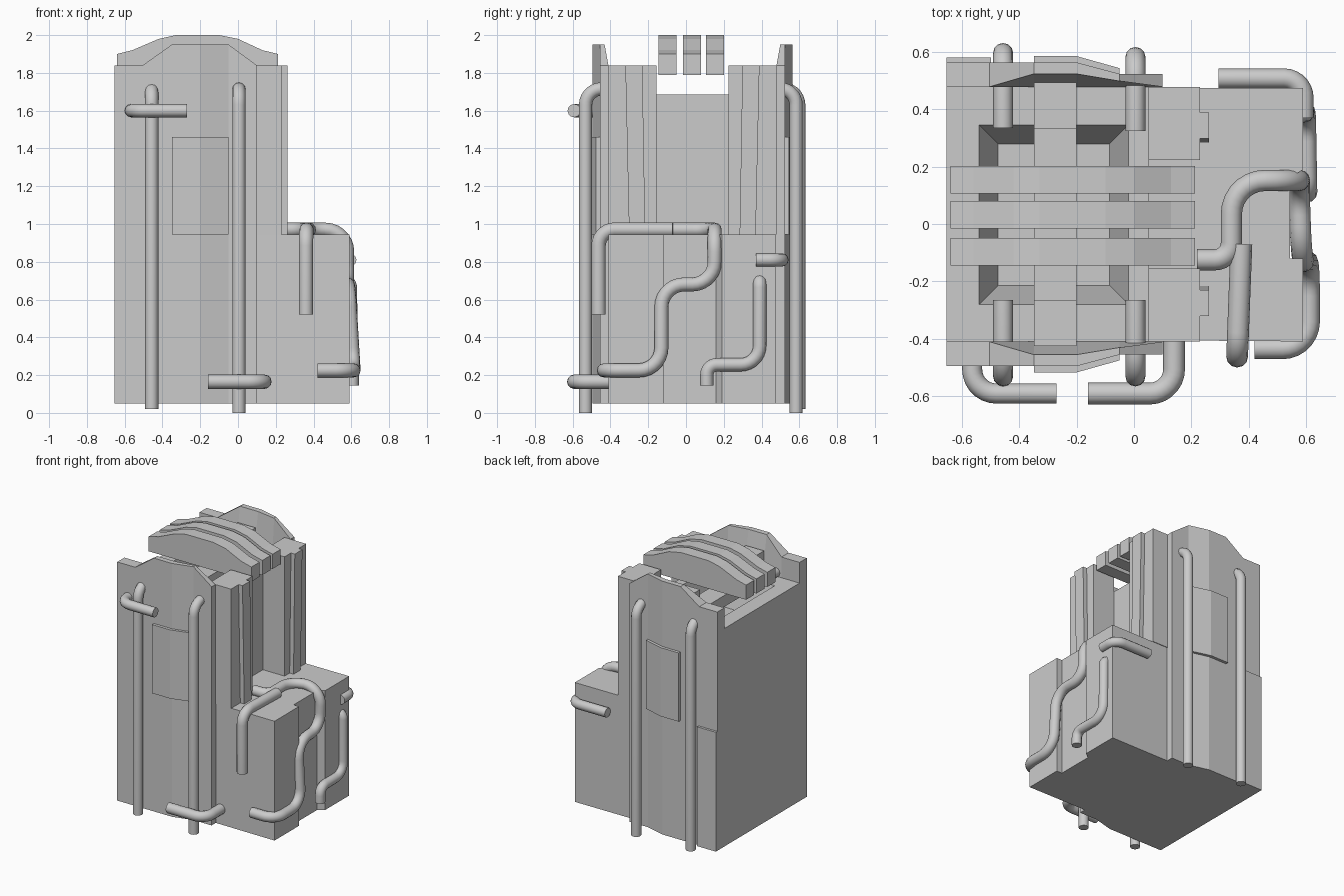
import bpy, bmesh, math
from mathutils import Vector

if "Cube" in bpy.data.objects:
    bpy.data.objects.remove(bpy.data.objects["Cube"])

CY = 0.034   # symmetry line of the housing in y


def loft(name, rings):
    """Closed solid through rings of equal point count."""
    bm = bmesh.new()
    vs = [[bm.verts.new(p) for p in r] for r in rings]
    n = len(rings[0])
    for a, b in zip(vs, vs[1:]):
        for i in range(n):
            j = (i + 1) % n
            bm.faces.new((a[i], a[j], b[j], b[i]))
    bm.faces.new(vs[0][::-1])
    bm.faces.new(vs[-1])
    bmesh.ops.recalc_face_normals(bm, faces=bm.faces)
    me = bpy.data.meshes.new(name)
    bm.to_mesh(me)
    bm.free()
    ob = bpy.data.objects.new(name, me)
    bpy.context.collection.objects.link(ob)
    return ob


def prism(name, plan, z0, z1):
    return loft(name, [[(x, y, z) for x, y in plan] for z in (z0, z1)])


def box(name, x0, x1, y0, y1, z0, z1):
    return prism(name, [(x0, y0), (x1, y0), (x1, y1), (x0, y1)], z0, z1)


def pipe(name, pts, r=0.035, bend=0.085):
    """Round pipe along a path with rounded corners."""
    pts = [Vector(p) for p in pts]
    path = [pts[0]]
    for a, b, c in zip(pts, pts[1:], pts[2:]):
        f = min(bend, (a - b).length * 0.49, (c - b).length * 0.49)
        p, q = b + (a - b).normalized() * f, b + (c - b).normalized() * f
        for i in range(8):
            t = i / 7 * math.pi / 2
            path.append(b + (p - b) * (1 - math.sin(t)) + (q - b) * (1 - math.cos(t)))
    path.append(pts[-1])
    cu = bpy.data.curves.new(name, 'CURVE')
    cu.dimensions = '3D'
    cu.bevel_depth = r
    cu.bevel_resolution = 4
    cu.use_fill_caps = True
    sp = cu.splines.new('POLY')
    sp.points.add(len(path) - 1)
    for s, p in zip(sp.points, path):
        s.co = (*p, 1)
    ob = bpy.data.objects.new(name, cu)
    bpy.context.collection.objects.link(ob)
    bpy.ops.object.select_all(action='DESELECT')
    ob.select_set(True)
    bpy.context.view_layer.objects.active = ob
    bpy.ops.object.convert(target='MESH')
    bpy.ops.object.shade_smooth_by_angle(angle=math.radians(40))


# lower housing with the recess in its right side
side = [(-0.655, 0.53), (-0.2, 0.53), (-0.05, 0.49), (0.1, 0.49), (0.1, 0.44)]
front = [(x, CY - h) for x, h in side]
back = [(x, CY + h) for x, h in reversed(side)]
right = [(0.59, -0.41), (0.59, -0.12), (0.545, -0.12), (0.545, 0.16), (0.59, 0.19), (0.59, 0.475)]
prism("lower_housing", front + right + back, 0.05, 0.945)

# tower with a tapered pit in its roof
notch = [(0.1, CY - 0.19), (0.05, CY - 0.19), (0.05, CY + 0.19), (0.1, CY + 0.19)]
tower = prism("tower", front + notch + back, 0.945, 1.685)


def pit_ring(d, z):
    return [(-0.54 + d, -0.28 + d, z), (-0.02 - d, -0.28 + d, z),
            (-0.02 - d, 0.345 - d, z), (-0.54 + d, 0.345 - d, z)]


cutter = loft("pit_cutter", [pit_ring(0.065, 1.45), pit_ring(-0.01, 1.72)])
cutter.hide_render = True
cutter.hide_viewport = True
mod = tower.modifiers.new("pit", 'BOOLEAN')
mod.object = cutter
mod.solver = 'EXACT'
bpy.context.view_layer.objects.active = tower
bpy.ops.object.modifier_apply(modifier="pit")
bpy.data.objects.remove(cutter)
box("pit_beam", -0.35, -0.2, -0.3, 0.37, 1.6, 1.685)

# parts mirrored front and back
stations = [(-0.655, 0.53, 1.84, 0.445), (-0.505, 0.53, 1.84, 0.445), (-0.35, 0.53, 1.95, 0.49),
            (-0.2, 0.53, 1.95, 0.49), (-0.05, 0.49, 1.95, 0.465), (0.1, 0.49, 1.84, 0.445)]
for tag, s in (("front", -1), ("back", 1)):
    loft(tag + "_parapet", [[(x, CY + s * h, 1.685), (x, CY + s * h, z),
                             (x, CY + s * i, z), (x, CY + s * 0.445, 1.685)]
                            for x, h, z, i in stations])
    box(tag + "_roof_block", -0.35, -0.2, *sorted((CY + s * 0.3, CY + s * 0.46)), 1.685, 1.84)
    prism(tag + "_panel", [(-0.35, CY + s * 0.5), (-0.35, CY + s * 0.552), (-0.2, CY + s * 0.552),
                           (-0.05, CY + s * 0.51), (-0.05, CY + s * 0.46)], 0.945, 1.46)
    # right hand post with a tapering fin
    box(tag + "_post", 0.05, 0.23, *sorted((CY + s * 0.19, CY + s * 0.445)), 0.945, 1.84)
    loft(tag + "_post_fin", [[(0.2, CY + s * a, z), (0.262, CY + s * a, z),
                              (0.262, CY + s * b, z), (0.2, CY + s * b, z)]
                             for z, a, b in ((0.945, 0.25, 0.335), (1.84, 0.265, 0.355))])
box("back_corner_strip", -0.655, -0.5, 0.54, 0.582, 0.05, 0.945)

# three arched roof ribs
arch = [(-0.64, 1.79), (-0.64, 1.9), (-0.56, 1.92), (-0.42, 1.98), (-0.33, 2.0), (-0.1, 2.0),
        (0.0, 1.98), (0.13, 1.92), (0.213, 1.9), (0.213, 1.79)]
for i, y in enumerate((-0.097, 0.032, 0.154)):
    loft(f"roof_rib_{i + 1}", [[(x, y + d, z) for x, z in arch] for d in (-0.048, 0.048)])

# vertical pipes hooking over into the walls
for name, x, y, y_end, z in (("front_left", -0.457, -0.532, -0.265, 0.02), ("front_mid", 0.005, -0.532, -0.265, 0),
                             ("back_left", -0.457, 0.597, 0.335, 0.02), ("back_mid", 0.005, 0.583, 0.325, 0)):
    pipe(name + "_riser", [(x, y, z), (x, y, 1.715), (x, y_end, 1.715)])

# short elbow pipes
pipe("upper_elbow", [(-0.565, -0.42, 1.6), (-0.565, -0.592, 1.6), (-0.27, -0.592, 1.6)])
pipe("lower_elbow", [(0.14, -0.4, 0.165), (0.14, -0.592, 0.165), (-0.16, -0.592, 0.165)], r=0.038)
pipe("back_elbow", [(0.295, 0.508, 0.81), (0.592, 0.508, 0.81), (0.592, 0.37, 0.81)])
pipe("front_drop", [(0.36, -0.463, 0.52), (0.36, -0.463, 0.97), (0.375, -0.07, 0.97)], r=0.038)

# long winding pipes on the right side
pipe("winding_pipe", [(0.42, -0.435, 0.225), (0.612, -0.435, 0.225), (0.612, -0.13, 0.225), (0.585, -0.13, 0.68),
                      (0.575, 0.152, 0.68), (0.58, 0.152, 0.97), (0.34, 0.152, 0.97), (0.34, -0.125, 0.97),
                      (0.22, -0.125, 0.97)], r=0.037, bend=0.12)
pipe("side_pipe", [(0.605, 0.11, 0.145), (0.605, 0.11, 0.255), (0.6, 0.39, 0.255),
                   (0.595, 0.39, 0.7), (0.52, 0.39, 0.7)], bend=0.1)
